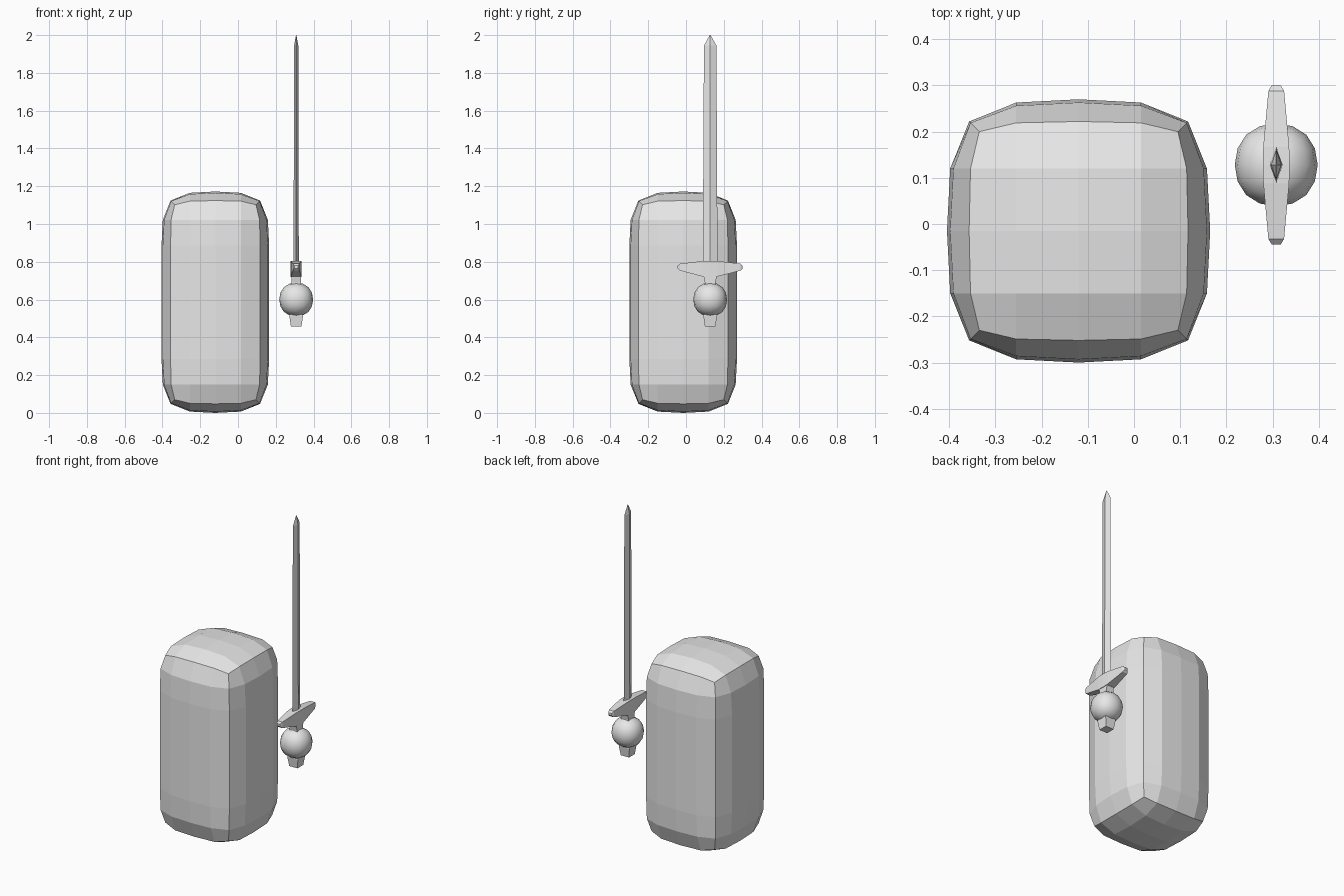
import bpy, bmesh, math
from mathutils import Vector

if "Cube" in bpy.data.objects:
    bpy.data.objects.remove(bpy.data.objects["Cube"])

grey = bpy.data.materials.new("plain grey")
grey.diffuse_color = (0.8, 0.8, 0.8, 1)
grey.use_nodes = True
grey.node_tree.nodes["Principled BSDF"].inputs["Base Color"].default_value = grey.diffuse_color
HAND = Vector((0.308, 0.128, 0))


def finish(name, bm, loc=(0, 0, 0)):
    bmesh.ops.recalc_face_normals(bm, faces=bm.faces)
    me = bpy.data.meshes.new(name)
    bm.to_mesh(me)
    bm.free()
    me.materials.append(grey)
    ob = bpy.data.objects.new(name, me)
    ob.location = loc
    bpy.context.collection.objects.link(ob)
    return ob


def loft(name, rings, loc):
    """Skin a list of equal-sized point rings and cap both ends."""
    bm = bmesh.new()
    rows = [[bm.verts.new(p) for p in r] for r in rings]
    n = len(rows[0])
    for a, b in zip(rows, rows[1:]):
        for i in range(n):
            j = (i + 1) % n
            bm.faces.new((a[i], a[j], b[j], b[i]))
    bm.faces.new(rows[0])
    bm.faces.new(rows[-1])
    return finish(name, bm, loc)


def rect(hx, hy, z):
    return [(-hx, -hy, z), (hx, -hy, z), (hx, hy, z), (-hx, hy, z)]


def diamond(hx, hy, z):
    return [(-hx, 0, z), (0, -hy, z), (hx, 0, z), (0, hy, z)]


# Body: gridded cube swollen into a rounded block, halves pulled apart in z
def swell(co):
    mags = [abs(c) for c in co]
    outer = sum(m > 0.9 for m in mags)
    halves = sum(0.4 < m < 0.9 for m in mags)
    main = {1: 0.285 - 0.007 * halves, 2: 0.237 - 0.003 * halves, 3: 0.215}[outer]
    out = []
    for c, m in zip(co, mags):
        size = main if m > 0.9 else 0.135 if m > 0.4 else 0
        out.append(math.copysign(size, c))
    if mags[2] > 0.1:
        out[2] += math.copysign(0.301, co[2])
    return out


bm = bmesh.new()
bmesh.ops.create_cube(bm, size=2)
bmesh.ops.subdivide_edges(bm, edges=bm.edges[:], cuts=3, use_grid_fill=True)
for z in (-0.25, 0.25):
    bmesh.ops.bisect_plane(bm, geom=bm.verts[:] + bm.edges[:] + bm.faces[:],
                           plane_co=(0, 0, z), plane_no=(0, 0, 1))
for v in bm.verts:
    v.co = swell(v.co)
finish("body", bm, (-0.12, -0.015, 0.586))

# Hand: smooth rounded cube
bm = bmesh.new()
bmesh.ops.create_cube(bm, size=0.214)
hand = finish("hand", bm, HAND + Vector((0, 0, 0.6)))
sub = hand.modifiers.new("round", 'SUBSURF')
sub.levels = sub.render_levels = 2
for p in hand.data.polygons:
    p.use_smooth = True

# Grip running through the hand, flared pommel end below
loft("grip", [rect(0.028, 0.028, 0.457), rect(0.036, 0.036, 0.515),
              rect(0.025, 0.028, 0.55), rect(0.025, 0.028, 0.69),
              rect(0.025, 0.036, 0.728)], HAND)

# Crossguard: box sections along y, mirrored
half = [(0.172, 0.010, 0.765, 0.779), (0.160, 0.017, 0.753, 0.790),
        (0.040, 0.028, 0.722, 0.804), (0.0, 0.029, 0.720, 0.805)]
sections = [(-y, w, a, b) for y, w, a, b in half] + half[-2::-1]
loft("crossguard", [[(-w, y, a), (w, y, a), (w, y, b), (-w, y, b)]
                    for y, w, a, b in sections], HAND)

# Blade: tapering diamond section with a pointed tip
loft("blade", [diamond(0.014, 0.039, 0.79), diamond(0.011, 0.033, 1.945),
               diamond(0.001, 0.002, 2.0)], HAND)
